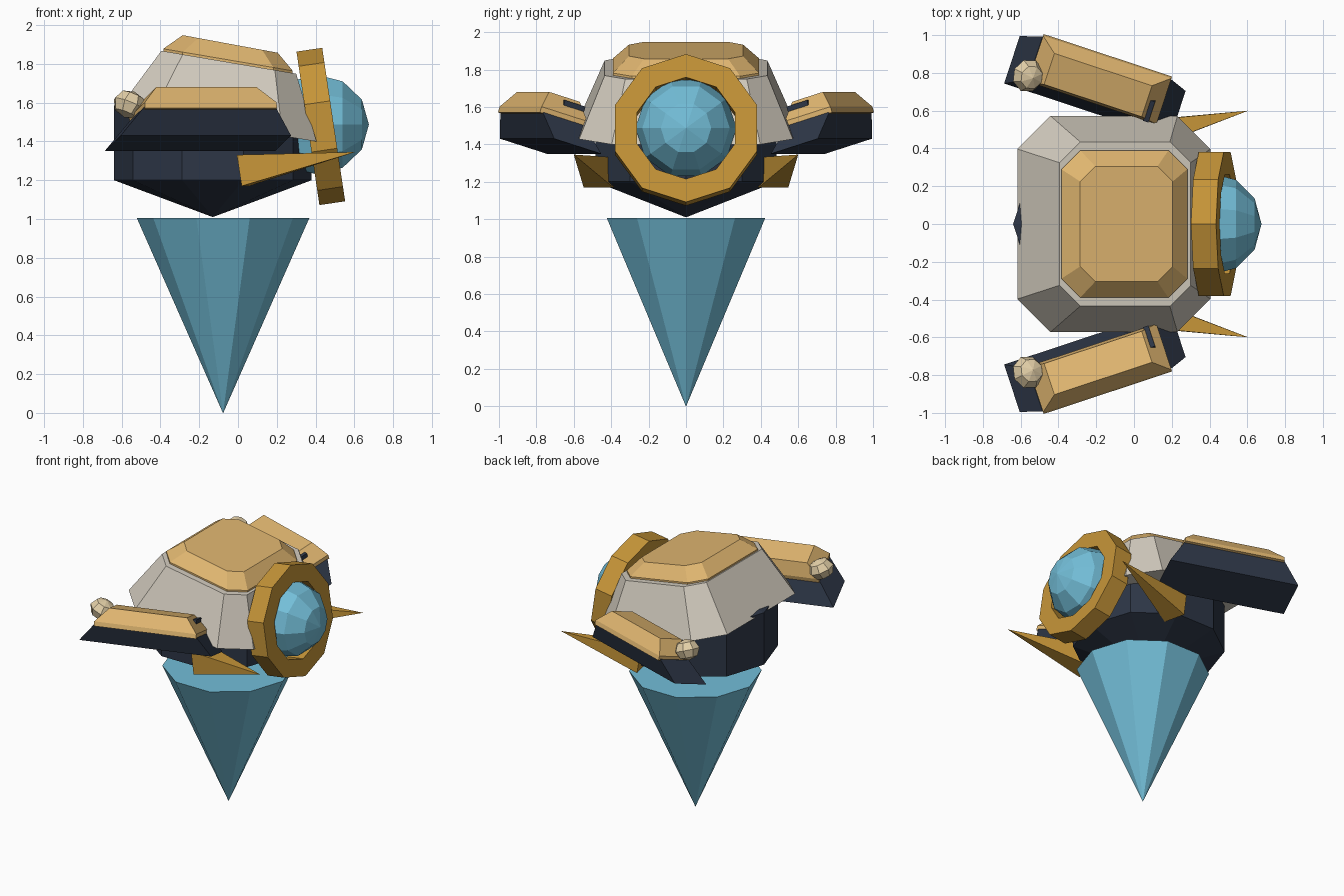
import bpy, bmesh, math
from mathutils import Vector, Matrix

if "Cube" in bpy.data.objects:
    bpy.data.objects.remove(bpy.data.objects["Cube"])


def material(name, rgb):
    lin = [(c / 255 / 12.92) if c < 11 else ((c / 255 + 0.055) / 1.055) ** 2.4 for c in rgb]
    m = bpy.data.materials.new(name)
    m.diffuse_color = (*lin, 1)
    m.use_nodes = True
    m.node_tree.nodes["Principled BSDF"].inputs["Base Color"].default_value = m.diffuse_color
    return m


TAN = material("tan gold", (224, 182, 112))
GOLD = material("deep gold", (198, 149, 56))
SHELL = material("warm grey", (210, 203, 190))
DARK = material("dark navy", (45, 54, 70))
BLUE = material("sky blue", (115, 190, 216))
CREAM = material("cream", (228, 208, 168))


def finish(name, bm, mat):
    bmesh.ops.recalc_face_normals(bm, faces=bm.faces[:])
    me = bpy.data.meshes.new(name)
    bm.to_mesh(me)
    bm.free()
    me.materials.append(mat)
    ob = bpy.data.objects.new(name, me)
    bpy.context.collection.objects.link(ob)
    return ob


def loft(name, loops, mat, closed=False):
    """Skin equal-length loops; cap both ends, or join last to first when closed."""
    bm = bmesh.new()
    vs = [[bm.verts.new(p) for p in lp] for lp in loops]
    n = len(vs[0])
    pairs = list(zip(vs, vs[1:])) + ([(vs[-1], vs[0])] if closed else [])
    for a, b in pairs:
        for i in range(n):
            j = (i + 1) % n
            bm.faces.new((a[i], a[j], b[j], b[i]))
    if not closed:
        bm.faces.new(vs[0])
        bm.faces.new(vs[-1])
    return finish(name, bm, mat)


def cone(name, base, tip, r, seg, mat, spin=0.0):
    """Pointed cone from base centre to tip."""
    base, tip = Vector(base), Vector(tip)
    d = tip - base
    bm = bmesh.new()
    m = (Matrix.Translation((base + tip) / 2) @ d.to_track_quat('Z', 'Y').to_matrix().to_4x4()
         @ Matrix.Rotation(spin, 4, 'Z'))
    bmesh.ops.create_cone(bm, cap_ends=True, segments=seg, radius1=r, radius2=0,
                          depth=d.length, matrix=m)
    return finish(name, bm, mat)


def ngon(cx, r, z, n=10):
    return [(cx + r * math.cos(math.tau * i / n), r * math.sin(math.tau * i / n), z) for i in range(n)]


def octagon(x0, x1, y, c, z, k):
    """Chamfered rectangle lying on the tilted plane z - k*x."""
    pts = [(x0, -y + c), (x0 + c, -y), (x1 - c, -y), (x1, -y + c),
           (x1, y - c), (x1 - c, y), (x0 + c, y), (x0, y - c)]
    return [(px, py, z - k * px) for px, py in pts]


# Lower cone
loft("lower_cone", [ngon(-0.077, 0.001, 0), ngon(-0.077, 0.445, 1.005)], BLUE)

# Dark faceted core
loft("core_body", [ngon(-0.13, 0.001, 1.01), ngon(-0.13, 0.51, 1.2),
                   ngon(-0.13, 0.51, 1.585), ngon(-0.13, 0.001, 1.72)], DARK)

# Tilted shell and the panel on its top
loft("shell", [octagon(-0.617, 0.405, 0.572, 0.175, 1.466, 0.165),
               octagon(-0.395, 0.30, 0.435, 0.11, 1.80, 0.17)], SHELL)
loft("top_panel", [octagon(-0.385, 0.282, 0.39, 0.10, 1.79, 0.17),
                   octagon(-0.385, 0.282, 0.39, 0.10, 1.812, 0.17),
                   octagon(-0.285, 0.205, 0.305, 0.08, 1.895, 0.185)], TAN)

# Ten-sided eye ring, leaning slightly back
tilt = math.radians(8.5)
axis = Vector((math.cos(tilt), 0, math.sin(tilt)))
up = Vector((-math.sin(tilt), 0, math.cos(tilt)))
centre = Vector((0.427, 0, 1.477))


def ring_loop(r, t):
    return [centre + axis * t + up * (r * math.cos(math.tau * i / 10))
            + Vector((0, r * math.sin(math.tau * i / 10), 0)) for i in range(10)]


h = 0.067
loft("eye_ring", [ring_loop(0.40, -h), ring_loop(0.40, h), ring_loop(0.275, h), ring_loop(0.275, -h)],
     GOLD, closed=True)

# Faceted eye with its pole facing +x
bm = bmesh.new()
bmesh.ops.create_uvsphere(bm, u_segments=10, v_segments=6, radius=0.27,
                          matrix=Matrix.Translation((0.405, 0, 1.487)) @ Matrix.Rotation(math.pi / 2, 4, 'Y'))
finish("eye", bm, BLUE)

# Wings: local frame u along, v outward, w up, with yaw and roll
yaw, roll = math.radians(18.3), math.radians(17)
U = Vector((math.cos(yaw), -math.sin(yaw), 0))
OUT = Vector((math.sin(yaw), math.cos(yaw), 0))
V = OUT * math.cos(roll) + Vector((0, 0, math.sin(roll)))
W = U.cross(V)
ORIGIN = Vector((-0.14, 0.8875, 1.59))

for side, s in (("left", 1), ("right", -1)):
    def at(u, v, w):
        p = ORIGIN + U * u + V * v + W * w
        return Vector((p.x, p.y * s, p.z))

    def rect(u0, u1, v0, v1, w):
        return [at(u0, v0, w), at(u1, v0, w), at(u1, v1, w), at(u0, v1, w)]

    loft(side + "_wing_body", [rect(-0.475, 0.45, -0.365, -0.089, -0.14),
                               rect(-0.36, 0.355, -0.262, -0.012, -0.01)], DARK)
    loft(side + "_wing_plate", [rect(-0.358, 0.358, -0.268, 0, -0.02),
                                rect(-0.358, 0.358, -0.268, 0, 0.012),
                                rect(-0.272, 0.272, -0.225, -0.044, 0.108)], TAN)
    # Small dark slot on the plate's front bevel
    loft(side + "_wing_slot", [rect(0.285, 0.315, -0.25, -0.13, 0.04),
                               rect(0.285, 0.315, -0.25, -0.13, 0.088)], DARK)
    # Faceted gem on the rear end of the wing
    bm = bmesh.new()
    lean = Vector((0.4, -0.2 * s, 1)).to_track_quat('Z', 'Y').to_matrix().to_4x4()
    bmesh.ops.create_uvsphere(bm, u_segments=8, v_segments=4, radius=0.085,
                              matrix=Matrix.Translation((-0.56, 0.785 * s, 1.59)) @ lean
                              @ Matrix.Diagonal((1.05, 1.05, 0.85, 1)))
    finish(side + "_wing_gem", bm, CREAM)
    # Forward spike beneath the wing
    cone(side + "_spike", (0.025, 0.465 * s, 1.25), (0.605, 0.6 * s, 1.345), 0.115, 4, GOLD, math.pi / 4)
